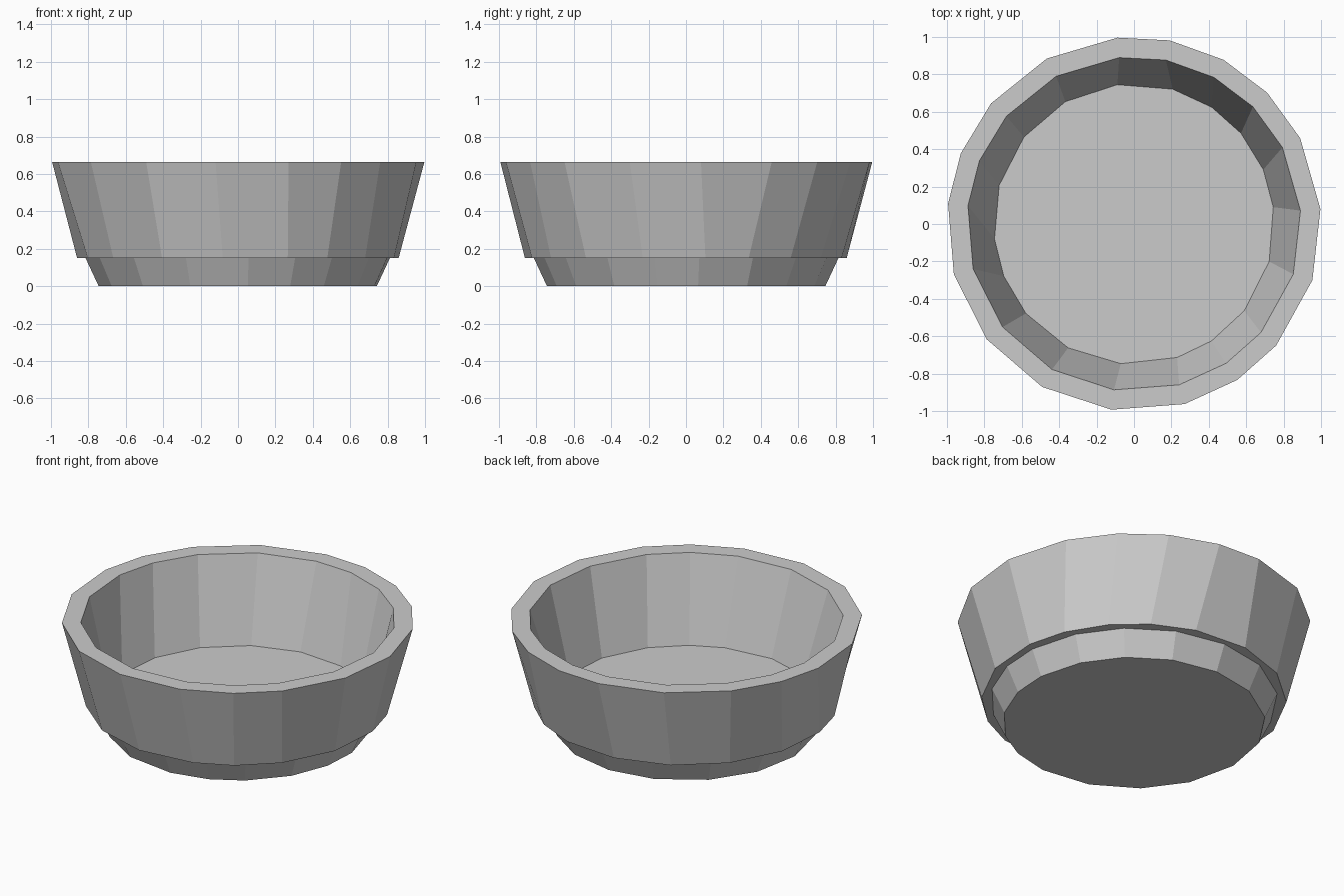
import bpy
from math import sin, cos, radians

if "Cube" in bpy.data.objects:
    bpy.data.objects.remove(bpy.data.objects["Cube"])

# Uneven, hand-cut facet angles (degrees)
RIM = [4.6, 27.3, 44.6, 61.4, 79, 95.1, 117.8, 139.8, 157.8, 173.7,
       195.6, 218.1, 240.6, 263.1, 285.7, 303.5, 319.5, 342.5]
BASE = [6.9, 22.8, 40.3, 56.3, 74, 96.8, 119.3, 141.7, 164, 186.1,
        201.8, 219.6, 242, 264.6, 287.9, 303.5, 321.8, 344.5]
FOOT = [5, 26, 46, 67, 89, 111, 135, 158, 181, 205, 227, 250, 274, 292,
        308, 329, 348]


def ring_mesh(name, rings, cap_first=False, cap_last=False):
    """Skin a list of (angles, radius, z) rings into a faceted shell."""
    n = len(rings[0][0])
    verts = [(r * cos(radians(a)), r * sin(radians(a)), z)
             for angles, r, z in rings for a in angles]
    faces = []
    for k in range(len(rings) - 1):
        for i in range(n):
            j = (i + 1) % n
            a, b = k * n, (k + 1) * n
            faces.append((a + i, b + i, b + j, a + j))
    if cap_first:
        faces.append(tuple(range(n)))
    if cap_last:
        last = (len(rings) - 1) * n
        faces.append(tuple(reversed(range(last, last + n))))
    mesh = bpy.data.meshes.new(name)
    mesh.from_pydata(verts, [], faces)
    mesh.update()
    obj = bpy.data.objects.new(name, mesh)
    bpy.context.collection.objects.link(obj)
    return obj


# Bowl: floor, inner wall, rim, outer wall, underside lip
ring_mesh("bowl", [
    (BASE, 0.75, 0.15),
    (RIM, 0.893, 0.665),
    (RIM, 1.0, 0.665),
    (BASE, 0.865, 0.15),
    (BASE, 0.75, 0.15),
], cap_first=True)

# Tapered foot under the bowl
ring_mesh("foot", [(FOOT, 0.815, 0.15), (FOOT, 0.745, 0.0)], cap_last=True)
